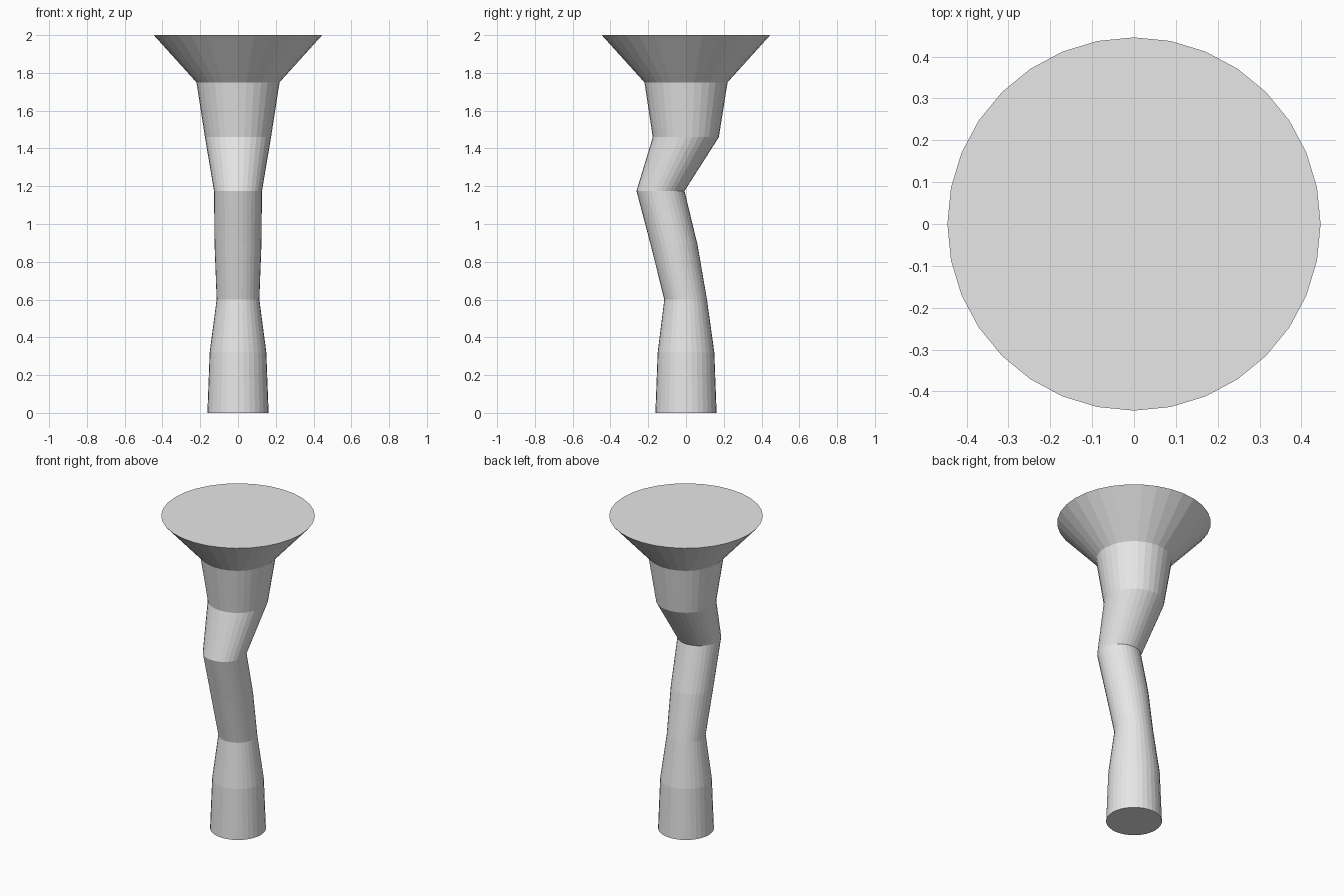
import bpy
import bmesh
from math import cos, sin, tau

cube = bpy.data.objects.get("Cube")
if cube:
    bpy.data.objects.remove(cube, do_unlink=True)

SIDES = 32

# Rings of the bent stem and flared cup: height, radius, y offset
RINGS = [
    (0.0, 0.162, 0.0),
    (0.32, 0.15, 0.0),
    (0.6, 0.113, -0.002),
    (0.89, 0.124, -0.063),
    (1.175, 0.127, -0.135),
    (1.46, 0.175, -0.001),
    (1.75, 0.22, 0.0),
    (2.0, 0.446, 0.0),
]

# Plain grey surface
grey = bpy.data.materials.new("light_grey")
grey.use_nodes = True
grey.diffuse_color = (0.8, 0.8, 0.8, 1)
grey.node_tree.nodes["Principled BSDF"].inputs["Base Color"].default_value = (0.8, 0.8, 0.8, 1)

# Loft the rings into one closed column
bm = bmesh.new()
loops = []
for z, radius, y in RINGS:
    angles = [tau * i / SIDES for i in range(SIDES)]
    loops.append([bm.verts.new((radius * cos(a), y + radius * sin(a), z)) for a in angles])

for low, high in zip(loops, loops[1:]):
    for i in range(SIDES):
        j = (i + 1) % SIDES
        bm.faces.new((low[i], low[j], high[j], high[i]))

# Flat caps at the foot and the top
bm.faces.new(loops[0][::-1])
bm.faces.new(loops[-1])
bmesh.ops.recalc_face_normals(bm, faces=bm.faces)

mesh = bpy.data.meshes.new("flared_column")
bm.to_mesh(mesh)
bm.free()
mesh.materials.append(grey)
column = bpy.data.objects.new("flared_column", mesh)
bpy.context.collection.objects.link(column)
